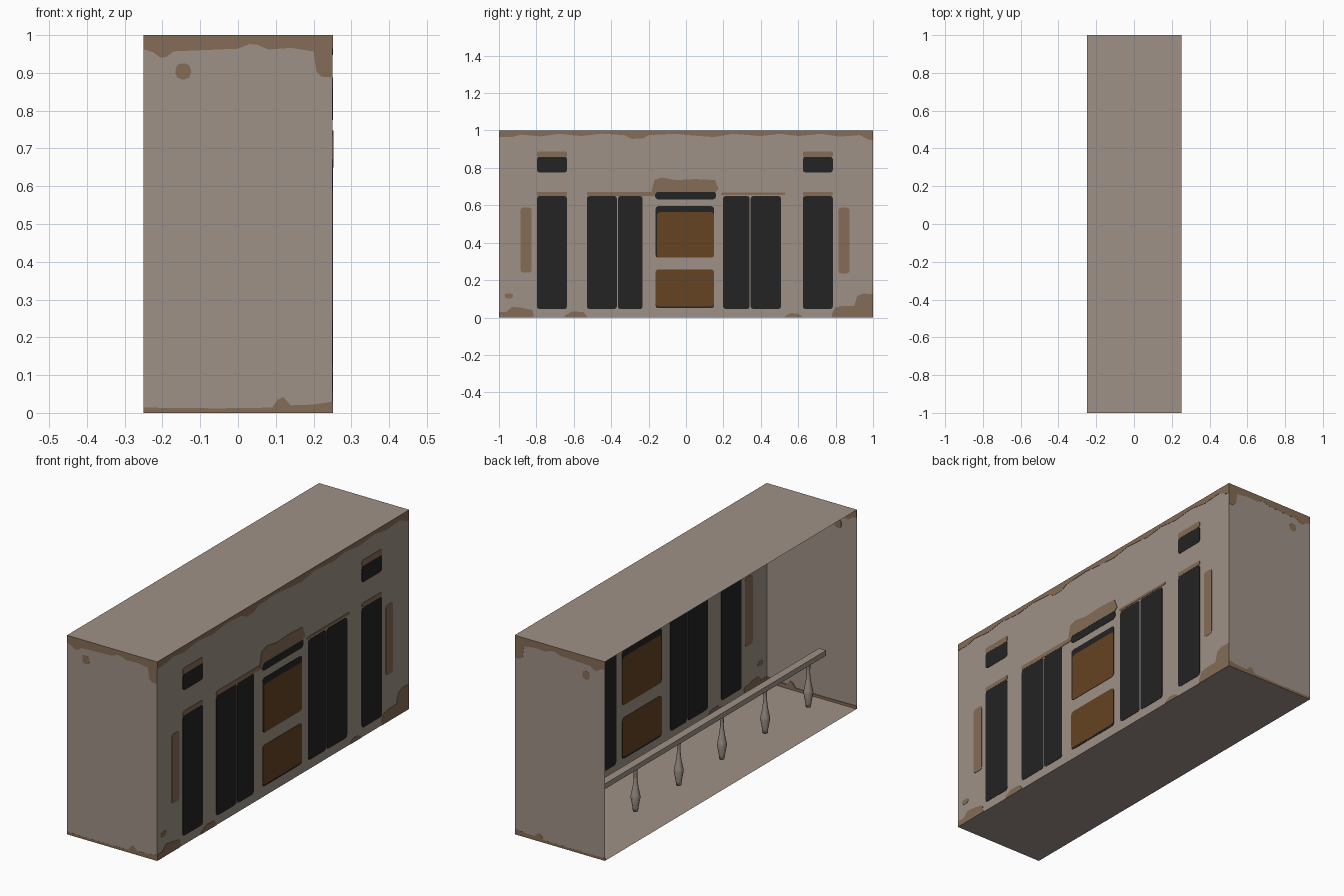
import bpy, bmesh, math
from mathutils import Vector

if "Cube" in bpy.data.objects:
    bpy.data.objects.remove(bpy.data.objects["Cube"])


def material(name, rgb):
    m = bpy.data.materials.new(name)
    m.diffuse_color = (*rgb, 1)
    m.use_nodes = True
    m.node_tree.nodes["Principled BSDF"].inputs["Base Color"].default_value = m.diffuse_color
    return m


WALL = material("weathered_plaster", (0.345, 0.285, 0.243))
GRIME = material("brown_grime", (0.235, 0.15, 0.092))
BLACK = material("dark_window", (0.017, 0.017, 0.017))
WOOD = material("brown_door_wood", (0.128, 0.056, 0.016))


def finish(name, bm, mat, smooth=False):
    bmesh.ops.recalc_face_normals(bm, faces=bm.faces[:])
    me = bpy.data.meshes.new(name)
    bm.to_mesh(me)
    bm.free()
    me.materials.append(mat)
    for p in me.polygons:
        p.use_smooth = smooth
    ob = bpy.data.objects.new(name, me)
    bpy.context.collection.objects.link(ob)
    return ob


def plate(name, outline, mat, axis, pos, half=0.0015):
    """Thin plate straddling a wall sheet, so it shows on both sides."""
    bm = bmesh.new()
    n = Vector((1, 0, 0)) if axis == "x" else Vector((0, 1, 0))
    def place(a, z):
        return Vector((pos - half, a, z)) if axis == "x" else Vector((a, pos - half, z))
    face = bm.faces.new([bm.verts.new(place(a, z)) for a, z in outline])
    ext = bmesh.ops.extrude_face_region(bm, geom=[face], use_keep_orig=True)
    vs = [g for g in ext["geom"] if isinstance(g, bmesh.types.BMVert)]
    bmesh.ops.translate(bm, verts=vs, vec=n * 2 * half)
    return finish(name, bm, mat)


def rounded(a0, a1, z0, z1, r=0.014):
    pts = []
    for cx, cz, start in ((a1 - r, z1 - r, 0), (a0 + r, z1 - r, 90),
                          (a0 + r, z0 + r, 180), (a1 - r, z0 + r, 270)):
        for k in range(3):
            t = math.radians(start + 45 * k)
            pts.append((cx + r * math.cos(t), cz + r * math.sin(t)))
    return pts


def facade(name, rect, mat, half=0.0015, r=0.014):
    plate(name, rounded(*rect, r), mat, "x", 0.25, half)


def strip(edge, base):
    """Close a wavy edge against a straight wall border at height base."""
    return [(edge[0][0], base)] + edge + [(edge[-1][0], base)]


# building shell, open on the -x side
bm = bmesh.new()
bmesh.ops.create_cube(bm, size=1)
for v in bm.verts:
    v.co = Vector((v.co.x * 0.5, v.co.y * 2, v.co.z + 0.5))
back = [f for f in bm.faces if f.calc_center_median().x < -0.2]
bmesh.ops.delete(bm, geom=back, context="FACES")
shell = finish("building_shell", bm, WALL)

# tall windows
for i, (a, b) in enumerate(((-0.797, -0.636), (-0.53, -0.37), (-0.364, -0.232),
                            (0.198, 0.34), (0.346, 0.508), (0.625, 0.785))):
    facade(f"tall_window_{i + 1}", (a, b, 0.045, 0.65), BLACK)

# small upper windows with grime above both openings
for side, a, b in (("left", -0.797, -0.636), ("right", 0.625, 0.785)):
    facade(f"small_window_{side}", (a, b, 0.775, 0.86), BLACK)
    facade(f"small_window_grime_{side}", (a, b, 0.858, 0.888), GRIME, 0.002, 0.008)
    facade(f"outer_window_grime_{side}", (a, b, 0.65, 0.672), GRIME, 0.002, 0.006)
facade("inner_window_grime_left", (-0.53, -0.18, 0.65, 0.672), GRIME, 0.002, 0.006)
facade("inner_window_grime_right", (0.19, 0.53, 0.655, 0.668), GRIME, 0.002, 0.004)

# door: dark backing, two wooden panels, transom window
facade("door_upper_recess", (-0.163, 0.15, 0.32, 0.595), BLACK)
facade("door_upper_panel", (-0.155, 0.15, 0.32, 0.563), WOOD, 0.002)
facade("door_lower_recess", (-0.163, 0.15, 0.05, 0.25), BLACK)
facade("door_lower_panel", (-0.163, 0.15, 0.06, 0.257), WOOD, 0.002)
facade("transom_window", (-0.165, 0.16, 0.632, 0.675), BLACK)
plate("door_head_grime",
      [(-0.21, 0.65), (-0.17, 0.65), (-0.155, 0.672), (0.16, 0.672), (0.175, 0.685),
       (0.155, 0.735), (0.05, 0.74), (-0.05, 0.735), (-0.13, 0.748), (-0.17, 0.735),
       (-0.185, 0.67)], GRIME, "x", 0.25, 0.0025)

# grime streaks and spot beside the outer windows
facade("streak_left", (-0.885, -0.825, 0.24, 0.588), GRIME)
facade("streak_right", (0.815, 0.873, 0.235, 0.588), GRIME)
facade("grime_spot", (-0.97, -0.925, 0.103, 0.128), GRIME, 0.0015, 0.012)

# grime along the facade top and bottom
top = [(-1, 0.965), (-0.93, 0.965), (-0.88, 0.978), (-0.78, 0.968), (-0.68, 0.982),
       (-0.56, 0.97), (-0.45, 0.983), (-0.33, 0.975), (-0.29, 0.955), (-0.23, 0.958),
       (-0.2, 0.975), (-0.06, 0.982), (0.05, 0.972), (0.15, 0.965), (0.25, 0.982),
       (0.4, 0.97), (0.5, 0.982), (0.6, 0.97), (0.72, 0.982), (0.82, 0.967),
       (0.93, 0.975), (0.98, 0.95), (1, 0.948)]
plate("facade_top_grime", strip(top, 1), GRIME, "x", 0.25)
bottoms = (
    [(-1, 0.03), (-0.96, 0.03), (-0.93, 0.058), (-0.88, 0.052), (-0.82, 0.04), (-0.815, 0.01)],
    [(-0.65, 0.01), (-0.61, 0.032), (-0.55, 0.03), (-0.53, 0.008)],
    [(0.53, 0.008), (0.56, 0.024), (0.6, 0.02), (0.62, 0.006)],
    [(0.78, 0.02), (0.8, 0.055), (0.84, 0.062), (0.9, 0.062), (0.915, 0.115),
     (0.95, 0.128), (1, 0.125)])
for i, edge in enumerate(bottoms):
    plate(f"facade_base_grime_{i + 1}", strip(edge, 0), GRIME, "x", 0.25)

# grime on both end walls
end_top = [(-0.25, 0.962), (-0.225, 0.955), (-0.205, 0.94), (-0.19, 0.942), (-0.17, 0.957),
           (-0.1, 0.96), (0, 0.964), (0.03, 0.976), (0.05, 0.975), (0.08, 0.962),
           (0.14, 0.966), (0.2, 0.957), (0.207, 0.905), (0.22, 0.89), (0.25, 0.888)]
end_base = [(-0.25, 0.014), (-0.05, 0.012), (0.09, 0.014), (0.105, 0.035), (0.12, 0.042),
            (0.14, 0.02), (0.2, 0.022), (0.25, 0.03)]
for name, y in (("front", -1), ("back", 1)):
    inset = y * 0.9985
    plate(f"{name}_top_grime", strip(end_top, 1), GRIME, "y", inset, 0.0015 + 0.0005)
    plate(f"{name}_base_grime", strip(end_base, 0), GRIME, "y", inset, 0.002)
    plate(f"{name}_grime_spot", rounded(-0.165, -0.125, 0.883, 0.925, 0.015),
          GRIME, "y", inset, 0.002)

# balustrade: handrail and six turned balusters
RAIL_X = -0.08
bm = bmesh.new()
bmesh.ops.create_cube(bm, size=1)
for v in bm.verts:
    v.co = Vector((RAIL_X + v.co.x * 0.04, v.co.y * 1.94, 0.252 + v.co.z * 0.026))
finish("handrail", bm, WALL)

profile = [(0.012, 0.02), (0.014, 0.04), (0.023, 0.09), (0.021, 0.105),
           (0.013, 0.145), (0.008, 0.19), (0.009, 0.225), (0.013, 0.24)]
SIDES = 10
for i in range(6):
    bm = bmesh.new()
    y = -0.857 + 0.343 * i
    rings = [[bm.verts.new((RAIL_X + r * math.cos(2 * math.pi * k / SIDES),
                            y + r * math.sin(2 * math.pi * k / SIDES), z))
              for k in range(SIDES)] for r, z in profile]
    for lo, hi in zip(rings, rings[1:]):
        for k in range(SIDES):
            j = (k + 1) % SIDES
            bm.faces.new((lo[k], lo[j], hi[j], hi[k]))
    bm.faces.new(rings[0][::-1])
    bm.faces.new(rings[-1])
    finish(f"baluster_{i + 1}", bm, WALL, smooth=True)
